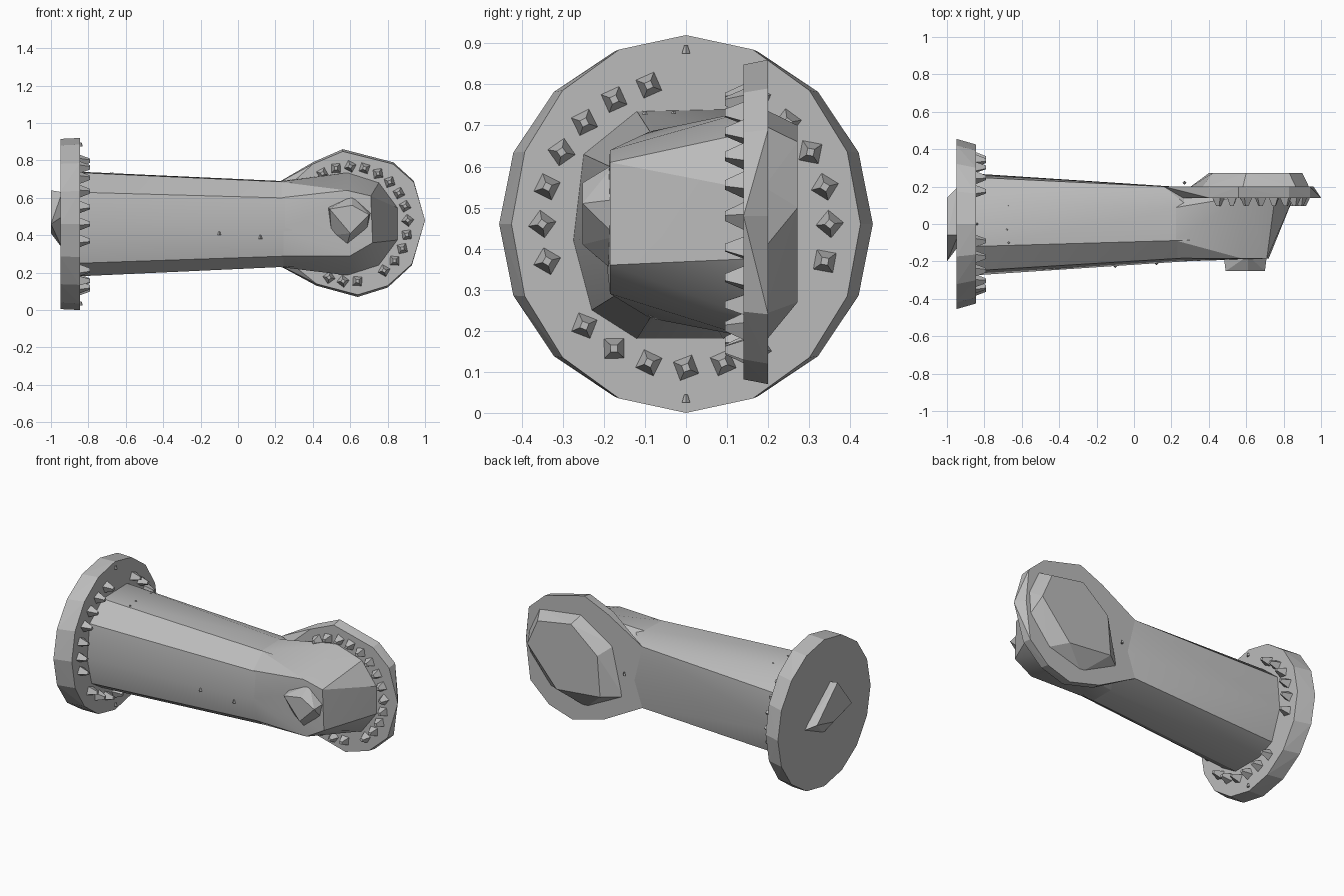
import bpy, bmesh, math, random
from mathutils import Matrix, Vector

random.seed(4)
old = bpy.data.objects.get("Cube")
if old:
    bpy.data.objects.remove(old, do_unlink=True)

metal = bpy.data.materials.new("grey_metal")
metal.use_nodes = True
GREY = (0.5, 0.5, 0.5, 1)
metal.diffuse_color = GREY
metal.node_tree.nodes["Principled BSDF"].inputs["Base Color"].default_value = GREY
CZ = 0.46  # height of the pipe axis


def finish(name, bm):
    bmesh.ops.recalc_face_normals(bm, faces=bm.faces)
    mesh = bpy.data.meshes.new(name)
    bm.to_mesh(mesh)
    bm.free()
    mesh.materials.append(metal)
    obj = bpy.data.objects.new(name, mesh)
    bpy.context.collection.objects.link(obj)
    return obj


def hull(name, points):
    bm = bmesh.new()
    for p in points:
        bm.verts.new(p)
    res = bmesh.ops.convex_hull(bm, input=bm.verts)
    spare = {g for g in res["geom_interior"] + res["geom_unused"]
             if isinstance(g, bmesh.types.BMVert)}
    bmesh.ops.delete(bm, geom=list(spare), context="VERTS")
    bmesh.ops.dissolve_limit(bm, angle_limit=0.02, verts=bm.verts, edges=bm.edges)
    return finish(name, bm)


def ring(count, wide, high, place):
    turns = [math.tau * i / count for i in range(count)]
    return [place(wide * math.sin(a), CZ + high * math.cos(a)) for a in turns]


def on_x(x):
    return lambda y, z: (x, y, z)


def on_y(y):
    return lambda x, z: (x, y, z)


def bolts(name, count, centre, axis, radius, height, skip):
    # a circle of small tapered four-sided bolts pointing along the axis
    bm = bmesh.new()
    side = Vector((0, 0, 1)).cross(axis)
    turn = axis.to_track_quat("Z", "Y").to_matrix().to_4x4()
    for i in range(count):
        if i in skip:
            continue
        a = math.tau * i / count
        spot = centre + radius * (side * math.sin(a) + Vector((0, 0, math.cos(a))))
        spot += axis * height / 2
        spin = Matrix.Rotation(random.uniform(0, 1.5), 4, "Z")
        bmesh.ops.create_cone(bm, cap_ends=True, segments=4, radius1=0.036,
                              radius2=0.012, depth=height,
                              matrix=Matrix.Translation(spot) @ turn @ spin)
    return finish(name, bm)


# Tapering pipe with an uneven ten-sided section, flat behind where it meets the rear flange
section = [(-.12, .735), (.12, .74), (.25, .63), (.27, .42), (.2, .23),
           (.09, .18), (-.12, .18), (-.23, .25), (-.275, .42), (-.25, .63)]


def pipe_ring(x, sy, sz):
    return [(x, y * sy, CZ + (z - CZ) * sz) for y, z in section]


pipe = hull("pipe_body", pipe_ring(-.86, 1, 1) + pipe_ring(.3, .72, .81)
            + [(.16, .2, .27), (.16, .2, .65)])

# Elbow turning from the pipe to the rear flange
front_face = [(.48, .6), (.58, .64), (.71, .61), (.72, .36), (.6, .29), (.48, .32)]
elbow = hull("elbow", pipe_ring(.22, .73, .82)
             + ring(10, .28, .275, lambda x, z: (.59 + x, .15, z))
             + [(x, -.185, z) for x, z in front_face])

# Faceted knob tapering to a small tip on the front of the elbow
knob = [(.48, .55), (.61, .61), (.71, .52), (.69, .43), (.58, .34), (.5, .4)]
hull("elbow_knob", [(x, -.17, z) for x, z in knob]
     + [(x, -.252, z) for x, z in [(.49, .54), (.61, .56), (.7, .51), (.6, .41)]])

# Large end flange, its inner face narrower from side to side, and its bolts
hull("end_flange", ring(16, .455, .455, on_x(-.95)) + ring(16, .425, .46, on_x(-.845)))
bolts("end_flange_bolts", 24, Vector((-.85, 0, CZ)), Vector((1, 0, 0)), .35, .06,
      (0, 1, 8, 9, 16))

# Slanted block on the outside of the end flange
hull("end_block", [on_x(-1)(*p) for p in [(.14, .45), (-.06, .64), (-.2, .46), (-.02, .41)]]
     + [on_x(-.94)(*p) for p in [(.2, .42), (-.06, .63), (-.12, .5), (0, .33)]])

# Rear flange, stretched into the back of the pipe, and its bolts
rim = [(.56, .86), (.83, .79), (.94, .69), (1, .48), (.93, .24), (.8, .12),
       (.64, .07), (.42, .13), (.16, .27), (.16, .65), (.4, .79)]
hull("rear_flange", [(max(x, .25), .14, CZ + (z - CZ) * .97) for x, z in rim]
     + [(min(x, .96), .2, z) for x, z in rim])
bolts("rear_flange_bolts", 25, Vector((.6, .145, CZ)), Vector((0, -1, 0)), .308, .05,
      (11, *range(15, 23)))

# Faceted cover behind the rear flange
hull("rear_cover", [on_y(.19)(*p) for p in [(.94, .55), (.87, .7), (.58, .74), (.36, .6),
                                            (.29, .3), (.55, .17), (.8, .24), (.93, .4)]]
     + [on_y(.272)(*p) for p in [(.9, .5), (.83, .66), (.6, .7), (.42, .55), (.4, .3), (.7, .27)]])

# Tiny rivets on the end flange and the pipe
bm = bmesh.new()
for spot in [(-.84, 0, .885), (-.84, 0, .035), (-.67, .1, .725), (-.68, -.03, .725),
             (-.67, -.1, .725), (-.1, -.225, .41), (.12, -.21, .39), (.27, .22, .46)]:
    bmesh.ops.create_cone(bm, cap_ends=True, segments=4, radius1=.01, radius2=.004,
                          depth=.02, matrix=Matrix.Translation(spot))
finish("small_rivets", bm)

# Soft shading over the long pipe facets
for obj in bpy.context.selected_objects:
    obj.select_set(False)
for obj in (pipe, elbow):
    obj.select_set(True)
    bpy.context.view_layer.objects.active = obj
bpy.ops.object.shade_smooth_by_angle(angle=math.radians(25))
